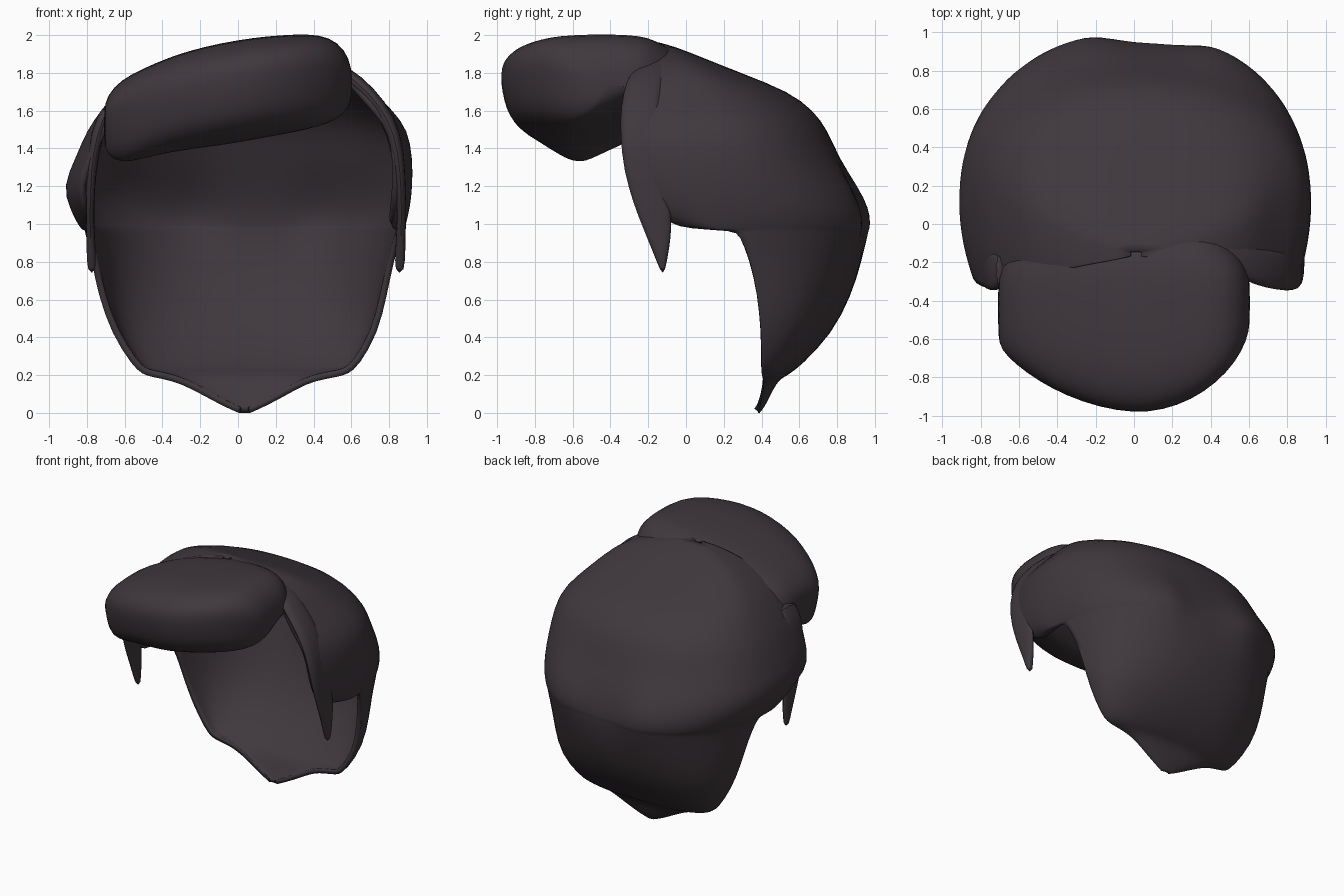
import bpy, bmesh, math
from mathutils import Vector

hair = bpy.data.materials.new("dark plum brown")
hair.diffuse_color = (0.050, 0.039, 0.046, 1)


def make(name, bm, levels=1, thickness=0.0):
    me = bpy.data.meshes.new(name)
    bm.to_mesh(me)
    bm.free()
    ob = bpy.data.objects.new(name, me)
    bpy.context.collection.objects.link(ob)
    me.materials.append(hair)
    if levels:
        m = ob.modifiers.new("smooth", 'SUBSURF')
        m.levels = m.render_levels = levels
    if thickness:
        m = ob.modifiers.new("wall", 'SOLIDIFY')
        m.thickness, m.offset = thickness, -1
    bpy.context.view_layer.objects.active = ob
    ob.select_set(True)
    bpy.ops.object.shade_smooth_by_angle(angle=math.radians(50))
    ob.select_set(False)
    return ob


def spow(v, p):
    return math.copysign(abs(v) ** p, v)


def closed_loft(name, rings, levels=1):
    bm = bmesh.new()
    rows = [[bm.verts.new(p) for p in r] for r in rings]
    n = len(rows[0])
    for a, b in zip(rows, rows[1:]):
        for j in range(n):
            bm.faces.new((a[j], a[(j + 1) % n], b[(j + 1) % n], b[j]))
    bm.faces.new(rows[0][::-1])
    bm.faces.new(rows[-1])
    bmesh.ops.recalc_face_normals(bm, faces=bm.faces[:])
    return make(name, bm, levels)


# Main shell: height, left width, right width, widest y, back y, front edge y
shell = [
    (0.00, 0.03, 0.03, 0.38, 0.39, 0.38),
    (0.03, 0.10, 0.10, 0.39, 0.415, 0.39),
    (0.08, 0.19, 0.20, 0.40, 0.44, 0.40),
    (0.13, 0.28, 0.29, 0.41, 0.465, 0.41),
    (0.17, 0.37, 0.38, 0.41, 0.49, 0.41),
    (0.19, 0.48, 0.50, 0.405, 0.52, 0.405),
    (0.205, 0.53, 0.56, 0.40, 0.545, 0.40),
    (0.25, 0.58, 0.62, 0.40, 0.61, 0.40),
    (0.42, 0.68, 0.73, 0.40, 0.775, 0.40),
    (0.62, 0.74, 0.79, 0.32, 0.875, 0.38),
    (0.80, 0.78, 0.83, 0.22, 0.94, 0.345),
    (0.94, 0.81, 0.87, 0.15, 0.985, 0.285),
    (0.965, 0.82, 0.875, 0.14, 0.99, 0.26),
    (0.975, 0.83, 0.88, 0.13, 0.995, 0.00),
    (1.00, 0.85, 0.89, 0.13, 1.0, -0.07),
    (1.08, 0.89, 0.91, 0.13, 0.995, -0.22),
    (1.20, 0.93, 0.925, 0.12, 0.93, -0.29),
    (1.35, 0.86, 0.925, 0.11, 0.82, -0.33),
    (1.50, 0.80, 0.90, 0.10, 0.75, -0.34),
    (1.60, 0.725, 0.82, 0.08, 0.675, -0.34),
    (1.70, 0.65, 0.72, 0.05, 0.55, -0.32),
    (1.80, 0.53, 0.63, 0.00, 0.29, -0.28),
    (1.88, 0.37, 0.50, -0.06, 0.09, -0.23),
    (1.94, 0.18, 0.28, -0.12, -0.06, -0.20),
    (1.96, 0.02, 0.04, -0.15, -0.14, -0.17),
]
N = 44
P = 0.88
bm = bmesh.new()
rows = []
for z, wl, wr, yc, yb, yf in shell:
    cut = math.acos(max(0, (yf - yc) / (yb - yc)) ** (1 / P))
    row = []
    for j in range(N + 1):
        s = 2 * j / N - 1
        w = wl if s < 0 else wr
        if abs(s) < 0.68 or yf >= yc:
            a = min(abs(s) / 0.68 * math.pi / 2, cut)
            x = math.copysign(w * math.sin(a) ** P, s)
            y = yc + (yb - yc) * max(0, math.cos(a)) ** P
        else:
            u = (abs(s) - 0.68) / 0.32
            x = math.copysign(w * (1 - 0.08 * u * u), s)
            y = yc + (yf - yc) * u
        # flat hollow down the back between two swells
        y -= 0.065 * math.exp(-((x - 0.1) / 0.24) ** 4 - ((z - 1.08) / 0.2) ** 2)
        row.append(bm.verts.new((x + 0.035 * max(0, 1 - z / 0.6), y, z)))
    rows.append(row)
for a, b in zip(rows, rows[1:]):
    for j in range(N):
        bm.faces.new((a[j], b[j], b[j + 1], a[j + 1]))
bmesh.ops.remove_doubles(bm, verts=bm.verts[:], dist=0.0003)
make("hair_shell", bm, 1, 0.035)

# Swept front roll: x, front y, back y, bottom z, top z
roll = [
    (-0.71, -0.57, -0.30, 1.40, 1.60),
    (-0.695, -0.64, -0.20, 1.33, 1.68),
    (-0.62, -0.72, -0.13, 1.295, 1.765),
    (-0.50, -0.81, -0.05, 1.33, 1.825),
    (-0.35, -0.89, 0.02, 1.37, 1.89),
    (-0.18, -0.95, 0.08, 1.395, 1.94),
    (0.00, -0.98, 0.10, 1.42, 1.975),
    (0.15, -0.965, 0.08, 1.45, 1.995),
    (0.30, -0.91, 0.02, 1.475, 2.005),
    (0.43, -0.82, -0.06, 1.50, 2.005),
    (0.53, -0.71, -0.14, 1.53, 1.965),
    (0.59, -0.59, -0.22, 1.57, 1.88),
    (0.605, -0.50, -0.32, 1.64, 1.78),
]
rings = []
M = 32
for x, yf, yb, zb, zt in roll:
    ring = []
    for k in range(M):
        t = 2 * math.pi * k / M
        cy, cz = spow(math.cos(t), 0.68), spow(math.sin(t), 0.68)
        y = (yf + yb) / 2 + (yb - yf) / 2 * cy
        z = (zt + zb) / 2 + (zt - zb) / 2 * cz
        # underside rises toward the hairline, top sinks into the crown
        if cz < 0:
            z += 0.26 * max(0.0, (y + 0.6) / 0.6) * -cz
        z -= 0.3 * max(0.0, y + 0.2) * max(0, cz)
        # front face leans out at the top
        if cy < 0:
            y += 0.05 * cz * cy
        ring.append((x, y, z))
    rings.append(ring)
closed_loft("front_roll", rings)

# Side locks running down the shell's front edge: x, y, z, width, thickness
lock = [
    (0.14, 0.00, 1.90, 0.03, 0.03),
    (0.32, -0.09, 1.885, 0.12, 0.05),
    (0.50, -0.17, 1.845, 0.18, 0.07),
    (0.63, -0.22, 1.755, 0.21, 0.08),
    (0.75, -0.24, 1.63, 0.22, 0.08),
    (0.83, -0.245, 1.48, 0.22, 0.08),
    (0.86, -0.235, 1.28, 0.20, 0.06),
    (0.865, -0.18, 1.10, 0.20, 0.05),
    (0.865, -0.155, 1.00, 0.17, 0.05),
    (0.86, -0.135, 0.87, 0.10, 0.055),
    (0.855, -0.122, 0.735, 0.015, 0.055),
]
for side, name, scale, start in ((1, "right_side_lock", 1.0, 0), (-1, "left_side_lock", 0.905, 4)):
    rings = []
    for i, (x, y, z, w, th) in list(enumerate(lock))[start:]:
        p, q = lock[max(i - 1, 0)], lock[min(i + 1, len(lock) - 1)]
        tan = Vector((q[0] - p[0], 0, q[2] - p[2])).normalized()
        out = Vector((-tan.z, 0, tan.x))
        ring = []
        for k in range(10):
            t = 2 * math.pi * k / 10
            v = (Vector((x, y, z)) + out * (th / 2 * spow(math.sin(t), 0.7))
                 + Vector((0, w / 2 * spow(math.cos(t), 0.8), 0)))
            ring.append((side * v.x * scale, v.y, v.z))
        rings.append(ring)
    closed_loft(name, rings)
